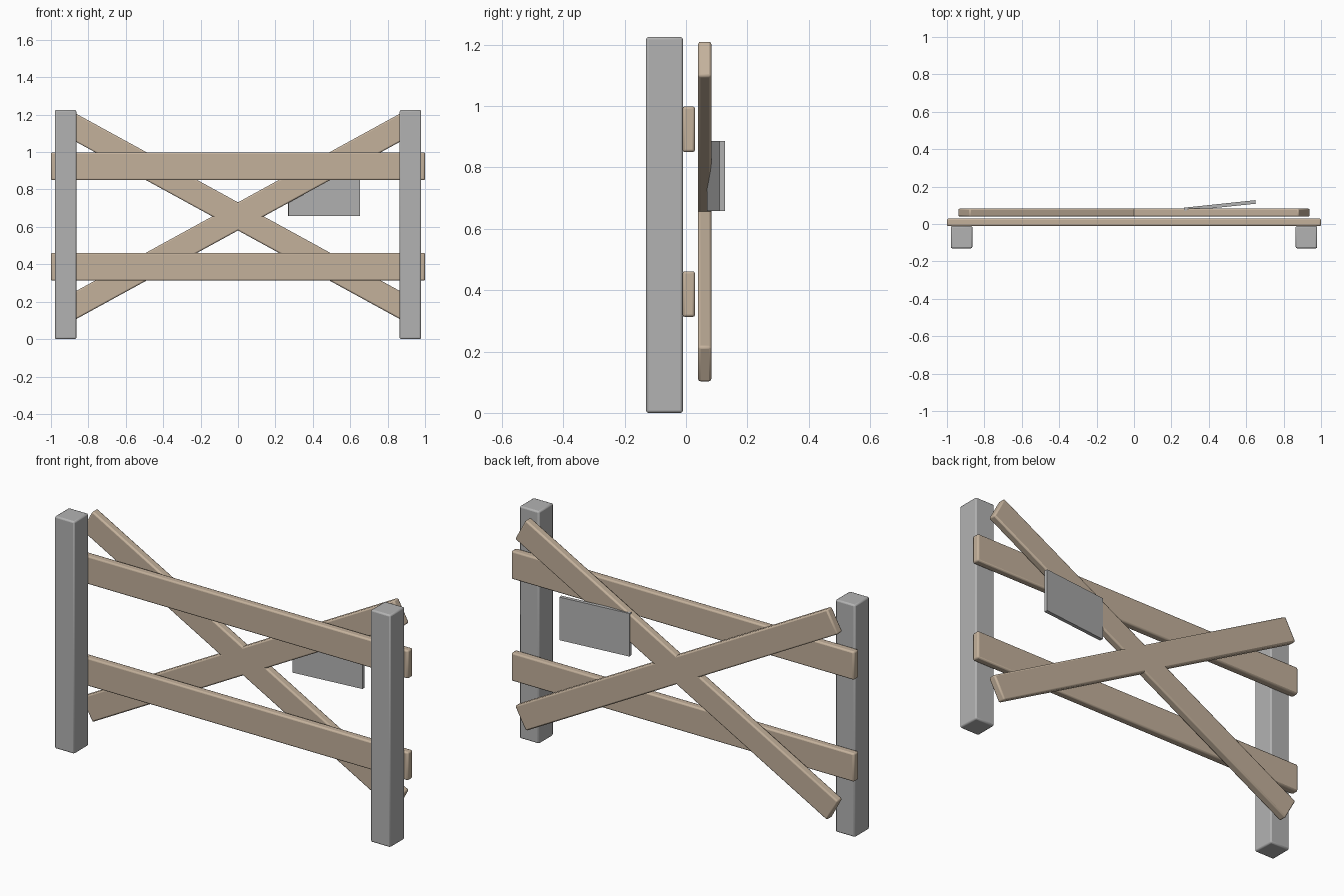
import bpy
import math

if "Cube" in bpy.data.objects:
    bpy.data.objects.remove(bpy.data.objects["Cube"])


def material(name, rgb):
    m = bpy.data.materials.new(name)
    m.diffuse_color = (*rgb, 1)
    m.use_nodes = True
    m.node_tree.nodes["Principled BSDF"].inputs["Base Color"].default_value = m.diffuse_color
    return m


wood = material("pale wood", (0.55, 0.44, 0.33))
grey = material("grey", (0.45, 0.45, 0.45))


def beam(name, size, loc, mat, rot=(0, 0, 0), bevel=0.008):
    """Box with softened edges."""
    bpy.ops.mesh.primitive_cube_add(size=1, location=loc, rotation=rot)
    ob = bpy.context.object
    ob.name = name
    ob.scale = size
    bpy.ops.object.transform_apply(location=False, rotation=False, scale=True)
    ob.data.materials.append(mat)
    if bevel:
        mod = ob.modifiers.new("soft edges", 'BEVEL')
        mod.width = bevel
        mod.segments = 2
        bpy.ops.object.shade_smooth_by_angle(angle=math.radians(30))
    return ob


# Upright posts and crossed braces, one of each per side
for side, s in (("left", -1), ("right", 1)):
    beam(side + "_post", (0.115, 0.12, 1.225), (s * 0.922, -0.07, 0.6125), grey)
    beam(side + "_brace", (2.076, 0.043, 0.132), (0, 0.061, 0.656), wood,
         (0, s * math.radians(28.7), 0))

# Horizontal rails behind the posts
for name, z in (("lower_rail", 0.387), ("upper_rail", 0.924)):
    beam(name, (2.0, 0.041, 0.149), (0, 0.009, z), wood)

# Thin sign plate, turned slightly away from the brace
beam("sign_plate", (0.383, 0.019, 0.227), (0.46, 0.098, 0.772), grey,
     (0, 0, math.radians(6)), bevel=0)
